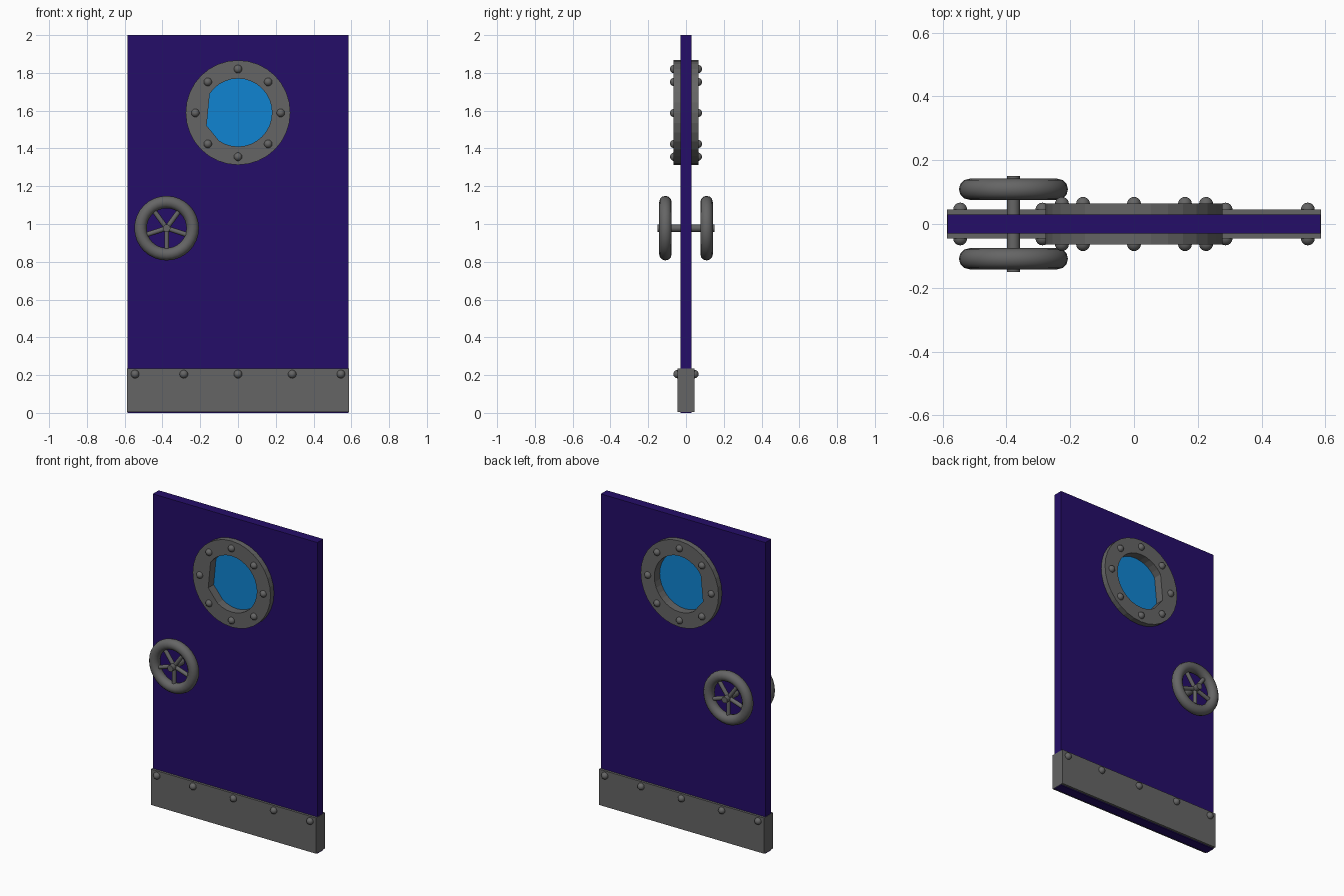
import bpy, bmesh
from math import pi, cos, sin, radians
from mathutils import Vector

if "Cube" in bpy.data.objects:
    bpy.data.objects.remove(bpy.data.objects["Cube"])


def material(name, rgb):
    m = bpy.data.materials.new(name)
    m.diffuse_color = (*rgb, 1)
    m.use_nodes = True
    m.node_tree.nodes["Principled BSDF"].inputs["Base Color"].default_value = m.diffuse_color
    return m


PAINT = material("indigo_paint", (0.018, 0.004, 0.14))
GLASS = material("blue_glass", (0.005, 0.23, 0.64))
METAL = material("dark_metal", (0.13, 0.13, 0.13))


def finish(name, mat, smooth=False):
    ob = bpy.context.object
    ob.name = name
    ob.data.materials.append(mat)
    if smooth:
        bpy.ops.object.shade_smooth_by_angle(angle=radians(40))
    return ob


def box(name, lo, hi, mat):
    lo, hi = Vector(lo), Vector(hi)
    bpy.ops.mesh.primitive_cube_add(size=1, location=(lo + hi) / 2)
    bpy.context.object.scale = hi - lo
    bpy.ops.object.transform_apply(location=False, rotation=False)
    return finish(name, mat)


def rod(name, a, b, r, mat, sides=16):
    a, b = Vector(a), Vector(b)
    bpy.ops.mesh.primitive_cylinder_add(vertices=sides, radius=r, depth=(b - a).length,
                                        location=(a + b) / 2)
    bpy.context.object.rotation_euler = (b - a).to_track_quat('Z', 'Y').to_euler()
    return finish(name, mat, True)


def rivet(name, x, y, z):
    bpy.ops.mesh.primitive_uv_sphere_add(segments=16, ring_count=10, radius=0.022,
                                         location=(x, y, z))
    finish(name, METAL, True)


WZ = 1.59   # porthole centre height

# Door slab with a round opening
door = box("door_panel", (-0.585, -0.03, 0), (0.585, 0.03, 2), PAINT)
cutter = rod("opening_cutter", (0, -0.2, WZ), (0, 0.2, WZ), 0.22, PAINT, 32)
cutter.hide_render = True
cutter.hide_viewport = True
cut = door.modifiers.new("opening", 'BOOLEAN')
cut.operation = 'DIFFERENCE'
cut.object = cutter

# Kick plate wrapping the foot of the door
box("kick_plate", (-0.587, -0.045, 0.006), (0.587, 0.045, 0.236), METAL)

# Porthole ring; its inner edge has two straight chords on the left
N = 32
def circle(r):
    return [Vector((r * cos(2 * pi * i / N), 0, r * sin(2 * pi * i / N))) for i in range(N)]

outer, inner = circle(0.277), circle(0.18)
for s, e in ((13, 18), (18, 21)):
    for i in range(s + 1, e):
        inner[i] = inner[s].lerp(inner[e], (i - s) / (e - s))
bm = bmesh.new()
loops = [[bm.verts.new(p + Vector((0, y, 0))) for p in pts]
         for pts, y in ((outer, -0.065), (outer, 0.065), (inner, 0.065), (inner, -0.065))]
for k in range(4):
    a, b = loops[k], loops[(k + 1) % 4]
    for i in range(N):
        j = (i + 1) % N
        bm.faces.new((a[i], a[j], b[j], b[i]))
bmesh.ops.recalc_face_normals(bm, faces=bm.faces)
mesh = bpy.data.meshes.new("porthole_ring")
bm.to_mesh(mesh)
bm.free()
ring = bpy.data.objects.new("porthole_ring", mesh)
ring.location.z = WZ
mesh.materials.append(METAL)
bpy.context.collection.objects.link(ring)

# Window pane
rod("window_pane", (0, -0.01, WZ), (0, 0.01, WZ), 0.2, GLASS, 32)

# Axle joining both handwheels
WX, HZ = -0.378, 0.978
rod("wheel_axle", (WX, -0.15, HZ), (WX, 0.15, HZ), 0.02, METAL)

for side, tag in ((-1, "front"), (1, "back")):
    # Handwheel rim and five spokes
    y = side * 0.109
    bpy.ops.mesh.primitive_torus_add(major_segments=32, minor_segments=12, major_radius=0.138,
                                     minor_radius=0.033, location=(WX, y, HZ),
                                     rotation=(pi / 2, 0, 0))
    finish(f"{tag}_wheel_rim", METAL, True)
    for i in range(5):
        t = radians(270 + 72 * i)
        rod(f"{tag}_wheel_spoke", (WX, y, HZ),
            (WX + 0.13 * cos(t), y, HZ + 0.13 * sin(t)), 0.013, METAL, 10)
    # Rivets on the ring and the kick plate
    for i in range(8):
        t = i * pi / 4
        rivet(f"{tag}_ring_rivet", 0.226 * cos(t), side * 0.063, WZ - 0.002 + 0.232 * sin(t))
    for x in (-0.545, -0.287, 0, 0.287, 0.545):
        rivet(f"{tag}_plate_rivet", x, side * 0.045, 0.205)
